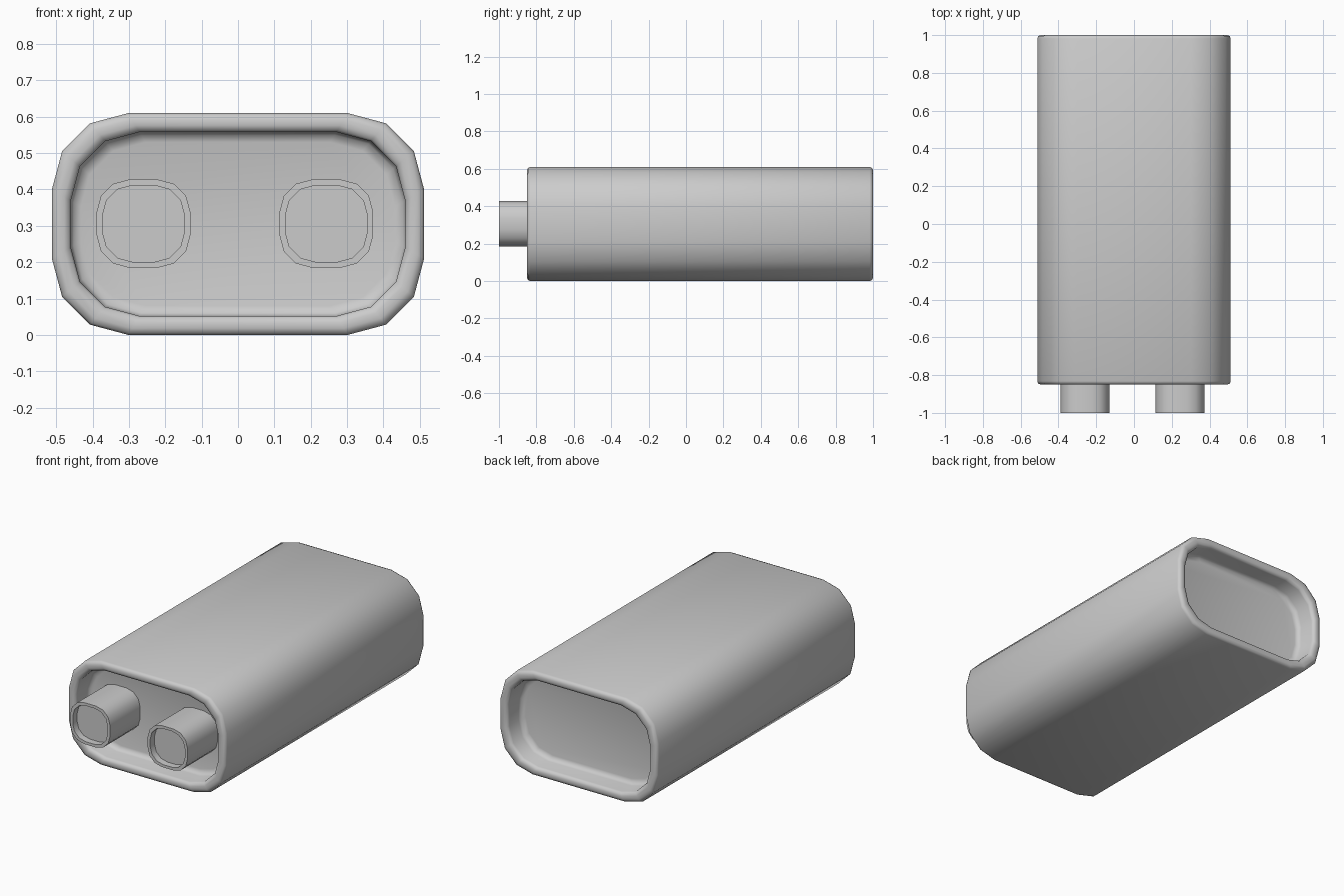
import bpy, bmesh, math

if "Cube" in bpy.data.objects:
    bpy.data.objects.remove(bpy.data.objects["Cube"])

def rounded_ring(bm, hw, hh, r, cx, cz, y):
    # rounded rectangle in the xz plane, three segments per corner
    verts = []
    for k, (sx, sz) in enumerate(((1, 1), (-1, 1), (-1, -1), (1, -1))):
        for i in range(4):
            a = math.radians(90 * k + 30 * i)
            verts.append(bm.verts.new((cx + sx * (hw - r) + r * math.cos(a), y,
                                       cz + sz * (hh - r) + r * math.sin(a))))
    return verts

def loft(name, hw, hh, r, cx, cz, stations, angle):
    # skin a list of (inset, y) rings and cap both ends
    bm = bmesh.new()
    rings = [rounded_ring(bm, hw - d, hh - d, r - 0.4 * d, cx, cz, y)
             for d, y in stations]
    for a, b in zip(rings, rings[1:]):
        n = len(a)
        for i in range(n):
            j = (i + 1) % n
            bm.faces.new((a[i], a[j], b[j], b[i]))
    bm.faces.new(rings[0])
    bm.faces.new(rings[-1])
    bmesh.ops.recalc_face_normals(bm, faces=bm.faces)
    me = bpy.data.meshes.new(name)
    bm.to_mesh(me)
    bm.free()
    ob = bpy.data.objects.new(name, me)
    bpy.context.collection.objects.link(ob)
    bpy.ops.object.select_all(action='DESELECT')
    ob.select_set(True)
    bpy.context.view_layer.objects.active = ob
    bpy.ops.object.shade_smooth_by_angle(angle=math.radians(angle))
    return ob

# main shell: rounded rims and a recessed panel at each end
FRONT, BACK, DEPTH = -0.85, 1.0, 0.13
rim = [(0.08, DEPTH), (0.06, DEPTH - 0.006), (0.052, DEPTH - 0.025),
       (0.052, 0.02), (0.047, 0.006), (0.034, 0.0),
       (0.018, 0.0), (0.005, 0.005), (0.0, 0.018)]
stations = [(d, FRONT + y) for d, y in rim]
stations += [(d, BACK - y) for d, y in reversed(rim)]
loft("body_shell", 0.512, 0.305, 0.21, 0, 0.305, stations, 60)

# two hollow-ended prongs standing in the front recess
for side, cx in (("left", -0.26), ("right", 0.243)):
    loft("prong_" + side, 0.129, 0.1215, 0.09, cx, 0.306,
         [(0.016, -0.96), (0.016, -1.0), (0.0, -1.0), (0.0, FRONT + DEPTH + 0.005)], 40)
